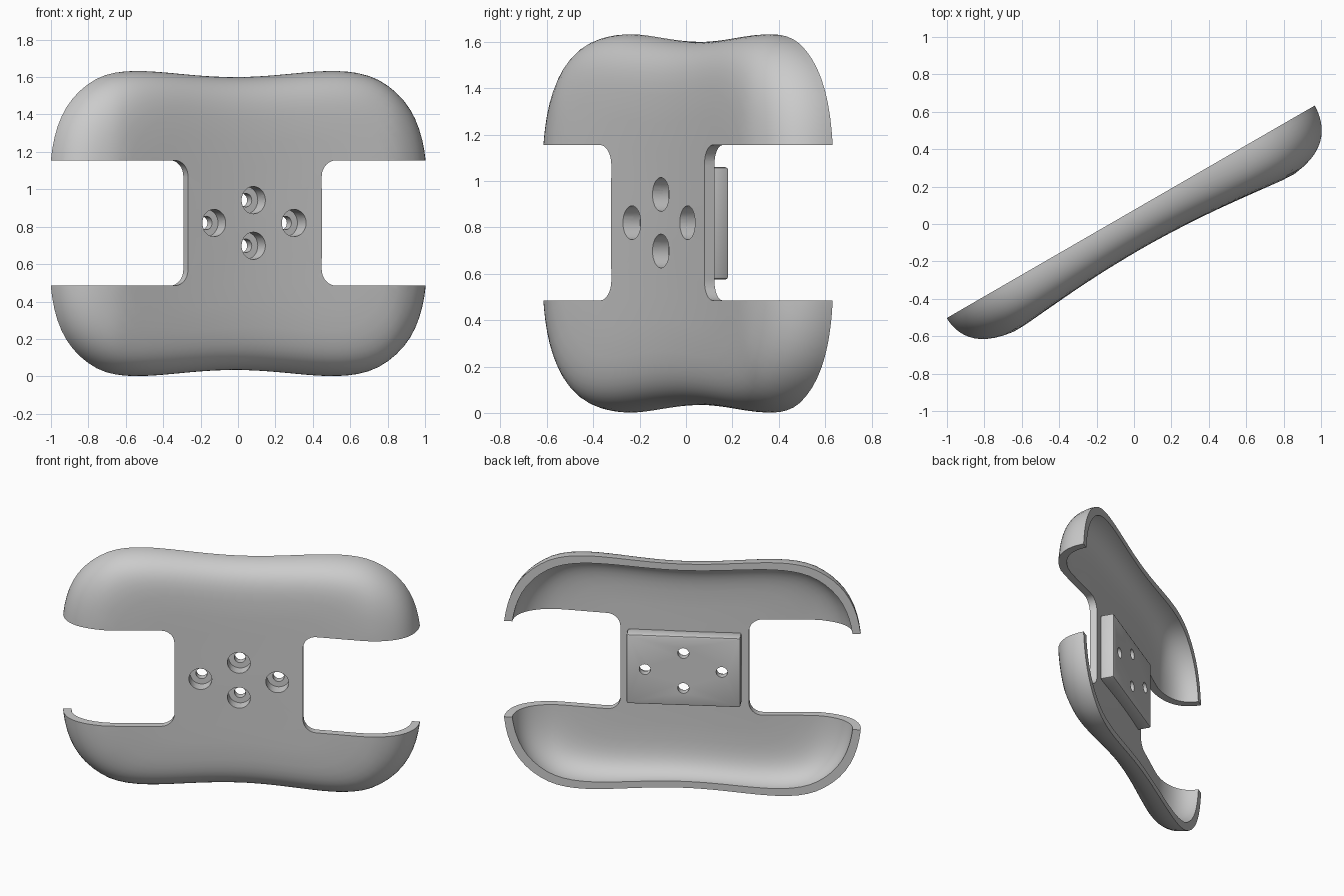
import bpy, bmesh, math
from mathutils import Matrix, Vector

cube = bpy.data.objects.get("Cube")
if cube:
    bpy.data.objects.remove(cube)

MID_Z = 0.817      # height of the shell's centre line
WALL = 0.05        # shell thickness
SEGMENTS = 128

grey = bpy.data.materials.new("plain grey")
grey.use_nodes = True
grey.diffuse_color = (0.6, 0.6, 0.6, 1)
grey.node_tree.nodes["Principled BSDF"].inputs["Base Color"].default_value = (0.6, 0.6, 0.6, 1)


def make_object(name, bm):
    bmesh.ops.recalc_face_normals(bm, faces=bm.faces)
    mesh = bpy.data.meshes.new(name)
    bm.to_mesh(mesh)
    bm.free()
    obj = bpy.data.objects.new(name, mesh)
    bpy.context.collection.objects.link(obj)
    mesh.materials.append(grey)
    return obj


def activate(obj):
    bpy.ops.object.select_all(action='DESELECT')
    obj.select_set(True)
    bpy.context.view_layer.objects.active = obj


def box(name, low, high, radius, steps, only_depth_edges):
    low, high = Vector(low), Vector(high)
    bm = bmesh.new()
    bmesh.ops.create_cube(bm, size=1)
    bmesh.ops.scale(bm, vec=high - low, verts=bm.verts)
    bmesh.ops.translate(bm, vec=(low + high) / 2, verts=bm.verts)
    edges = [e for e in bm.edges if not only_depth_edges
             or abs(e.verts[0].co.y - e.verts[1].co.y) > 0.01]
    bmesh.ops.bevel(bm, geom=edges, offset=radius, segments=steps,
                    profile=0.5, affect='EDGES')
    return make_object(name, bm)


def cylinder(name, x, z, radius, y_front, y_back):
    bm = bmesh.new()
    turn = Matrix.Translation((x, (y_front + y_back) / 2, z)) @ Matrix.Rotation(math.pi / 2, 4, 'X')
    bmesh.ops.create_cone(bm, cap_ends=True, segments=32, radius1=radius,
                          radius2=radius, depth=y_back - y_front, matrix=turn)
    return make_object(name, bm)


def cut(target, cutter):
    mod = target.modifiers.new("cut", 'BOOLEAN')
    mod.operation = 'DIFFERENCE'
    mod.solver = 'EXACT'
    mod.object = cutter
    activate(target)
    bpy.ops.object.modifier_apply(modifier=mod.name)


def surface_point(angle, scale, bulge, inset):
    # rounded rectangle outline with a pinched waist, domed toward the front
    a, b, n = 1.146 - inset, 0.87 - inset, 3.6
    c, s = math.cos(angle), math.sin(angle)
    r = (abs(c / a) ** n + abs(s / b) ** n) ** (-1 / n)
    u, h = r * c, r * s
    h *= 1 - 0.1 * max(0, 1 - (u / 0.85) ** 2) ** 1.5
    u, h = u * scale, h * scale
    depth = 0.2 + 0.065 * min(1, (u / 0.85) ** 2) + 0.012 * u - inset
    return (u, -depth * bulge, MID_Z + h)


def make_skin(bm, inset):
    rings = []
    steps = [math.radians(d) for d in range(90, 5, -6)]
    levels = [(math.sin(t) ** (1 / 4.5), math.cos(t)) for t in steps]
    levels += [(s, 1) for s in (0.55, 0.4, 0.25, 0.1)]
    levels[0] = (1, 0)
    for scale, bulge in levels:
        rings.append([bm.verts.new(surface_point(math.tau * i / SEGMENTS, scale, bulge, inset))
                      for i in range(SEGMENTS)])
    for ring, following in zip(rings, rings[1:]):
        join_rings(bm, ring, following)
    pole = bm.verts.new(surface_point(0, 0, 1, inset))
    for i in range(SEGMENTS):
        bm.faces.new((rings[-1][i], rings[-1][(i + 1) % SEGMENTS], pole))
    return rings[0]


def join_rings(bm, first, second):
    for i in range(SEGMENTS):
        j = (i + 1) % SEGMENTS
        bm.faces.new((first[i], first[j], second[j], second[i]))


# Hollow shell with a flat rim
bm = bmesh.new()
outer_rim = make_skin(bm, 0)
inner_rim = make_skin(bm, WALL)
join_rings(bm, outer_rim, inner_rim)
shell = make_object("shell", bm)

# Mounting block on the back of the waist
block = box("mounting_block", (-0.363, -0.165, 0.575), (0.363, -0.07, 1.06), 0.012, 2, False)

# Side notches with rounded corners
cutters = []
for side in (-1, 1):
    ends = sorted((side * 0.41, side * 1.5))
    notch = box("notch_cutter", (ends[0], -0.6, 0.485), (ends[1], 0.3, 1.155), 0.085, 8, True)
    cut(shell, notch)
    cutters.append(notch)

# Four counterbored screw holes in a diamond
for x, z in ((-0.245, 0), (0.245, 0), (0, 0.122), (0, -0.122)):
    for radius, back in ((0.073, -0.12), (0.036, 0.2)):
        drill = cylinder("drill_cutter", x, 0.82 + z, radius, -0.5, back)
        cut(shell, drill)
        cut(block, drill)
        cutters.append(drill)

for cutter in cutters:
    bpy.data.objects.remove(cutter)

# Smooth shading and final turn
for part in (shell, block):
    activate(part)
    bpy.ops.object.shade_smooth_by_angle(angle=math.radians(30))
    part.rotation_euler.z = math.radians(30)
    part.location = (-0.0175, 0.065, 0)
